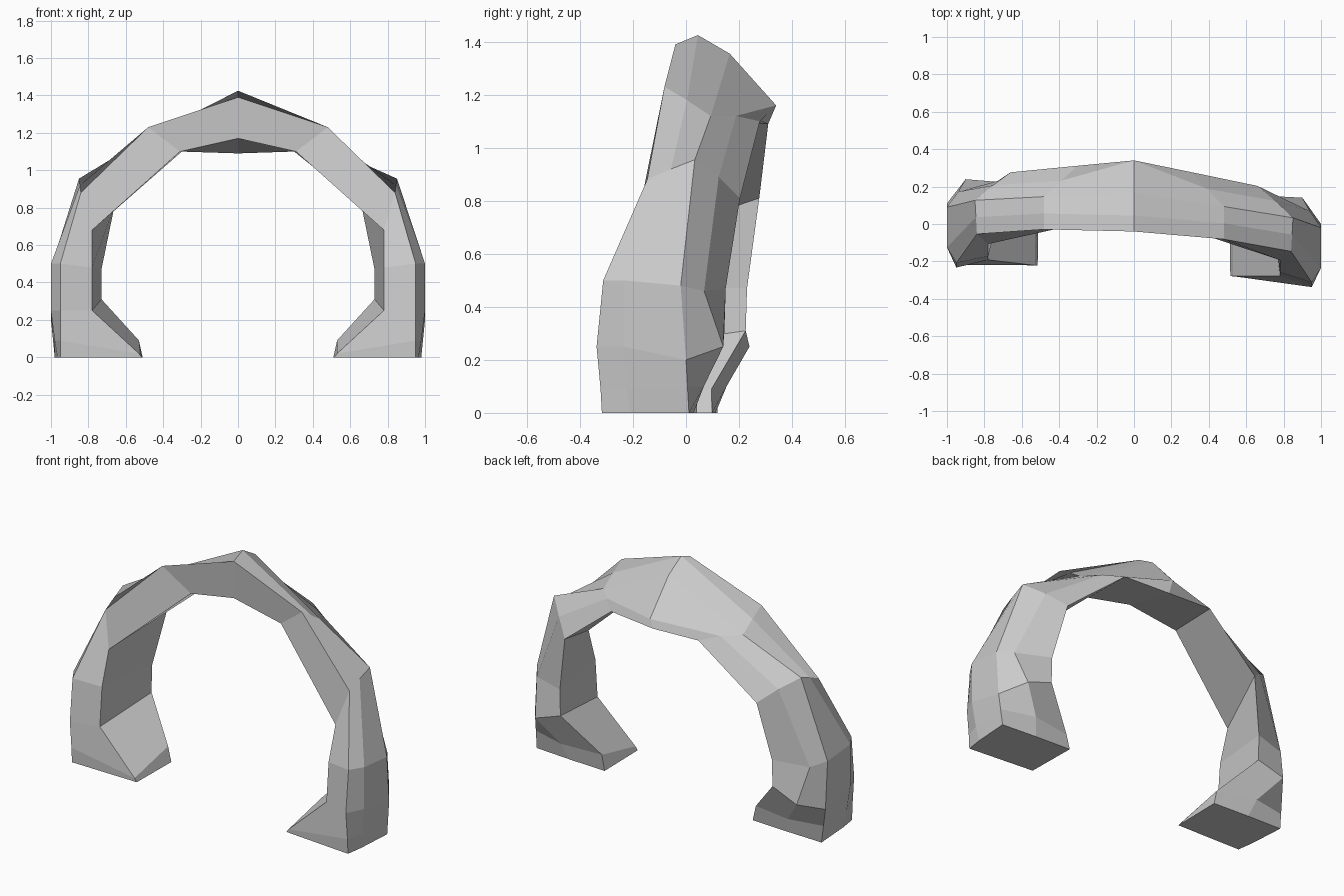
import bpy, bmesh

# Cross-sections of one half, foot to crown.
# Order: front outer, outer, back outer, back, back inner, front inner.
HALF = [
    [(.95, -.265, 0), (.965, -.16, 0), (.98, .065, 0), (.75, .07, 0), (.51, .07, 0), (.515, -.25, 0)],
    [(.95, -.27, .09), (.98, -.17, .09), (.99, .06, .1), (.78, .11, .1), (.53, .067, .09), (.53, -.25, .02)],
    [(.95, -.285, .25), (1, -.18, .25), (1, .055, .2), (.9, .19, .25), (.73, .185, .31), (.78, -.235, .25)],
    [(.95, -.26, .5), (1, -.18, .5), (1, .035, .48), (.94, .12, .46), (.73, .19, .47), (.78, -.215, .48)],
    [(.84, -.1, .88), (.845, -.01, .92), (.85, .08, .955), (.755, .165, .89), (.66, .24, .81), (.78, -.15, .68)],
    [(.48, -.055, 1.23), (.48, .03, 1.18), (.48, .12, 1.12), (.39, .21, 1.12), (.30, .295, 1.10), (.31, -.02, 1.10)],
]
CROWN = [(0, -.04, 1.39), (0, .045, 1.425), (0, .165, 1.355), (0, .34, 1.16), (0, .31, 1.09), (0, -.04, 1.17)]


def mirrored(ring):
    return [(-x, y, z) for x, y, z in ring]


def skew(p):
    # The right leg stands slightly further forward than the left
    return (p[0], p[1] - .055 * p[0], p[2])


# Rock arch: loft the rings from the right foot over the crown to the left foot
rings = HALF + [CROWN] + [mirrored(r) for r in reversed(HALF)]
bm = bmesh.new()
loops = [[bm.verts.new(skew(p)) for p in ring] for ring in rings]
for a, b in zip(loops, loops[1:]):
    for i in range(6):
        j = (i + 1) % 6
        bm.faces.new((a[i], a[j], b[j], b[i]))

# Flat feet
bm.faces.new(loops[0])
bm.faces.new(loops[-1])
bmesh.ops.recalc_face_normals(bm, faces=bm.faces)

mesh = bpy.data.meshes.new("rock_arch")
bm.to_mesh(mesh)
bm.free()
arch = bpy.data.objects.new("rock_arch", mesh)
bpy.context.collection.objects.link(arch)
